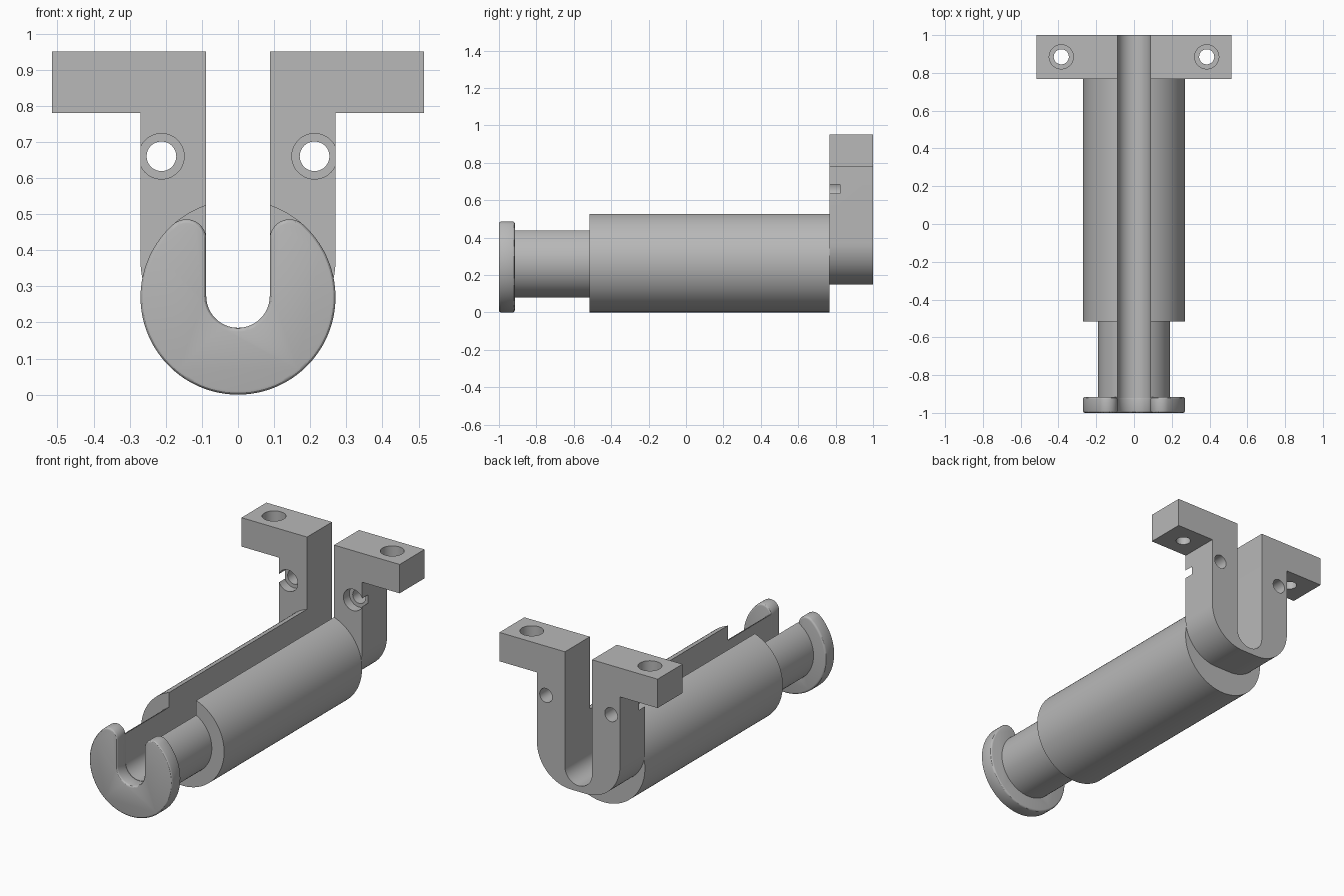
import bpy, bmesh
from math import sin, cos, pi, asin, atan2, radians

cube = bpy.data.objects.get("Cube")
if cube:
    bpy.data.objects.remove(cube, do_unlink=True)

SLOT = 0.088        # half width of the slot
SLOT_Z = 0.273      # centre of the rounded slot bottom
AXIS_Z = 0.27       # centre line of the round body
RADIUS = 0.27

grey = bpy.data.materials.new("plain grey")
grey.use_nodes = True
colour = (0.48, 0.48, 0.48, 1)
grey.diffuse_color = colour
grey.node_tree.nodes["Principled BSDF"].inputs["Base Color"].default_value = colour


def arc(cx, cz, r, a0, a1, n):
    return [(cx + r * cos(a0 + (a1 - a0) * i / n), cz + r * sin(a0 + (a1 - a0) * i / n))
            for i in range(n + 1)]


def u_profile(outer_half):
    """Close a right-hand outline (slot top to bottom centre) with its mirror and the slot."""
    left = [(-x, z) for x, z in reversed(outer_half) if x > 0.001]
    slot = arc(0, SLOT_Z, SLOT, pi, 2 * pi, 32)
    return outer_half + left + slot


def finish(ob):
    bpy.ops.object.select_all(action='DESELECT')
    ob.select_set(True)
    bpy.context.view_layer.objects.active = ob
    bpy.ops.object.shade_smooth_by_angle(angle=radians(30))


def extrude(name, profile, y0, y1, round_edge=0):
    bm = bmesh.new()
    face = bm.faces.new([bm.verts.new((x, y0, z)) for x, z in profile])
    moved = bmesh.ops.extrude_face_region(bm, geom=[face])["geom"]
    for v in moved:
        if isinstance(v, bmesh.types.BMVert):
            v.co.y = y1
    bmesh.ops.recalc_face_normals(bm, faces=bm.faces)
    if round_edge:
        rim = [e for e in bm.edges if abs(e.verts[0].co.y - e.verts[1].co.y) < 1e-6]
        bmesh.ops.bevel(bm, geom=rim, offset=round_edge, segments=3, profile=0.5,
                        affect='EDGES', clamp_overlap=True)
    mesh = bpy.data.meshes.new(name)
    bm.to_mesh(mesh)
    bm.free()
    ob = bpy.data.objects.new(name, mesh)
    bpy.context.collection.objects.link(ob)
    mesh.materials.append(grey)
    return ob


def slotted_round(r):
    return u_profile(arc(0, AXIS_Z, r, pi / 2 - asin(SLOT / r), -pi / 2, 56))


def drill(target, location, r, depth, upright):
    bpy.ops.mesh.primitive_cylinder_add(vertices=48, radius=r, depth=depth, location=location,
                                        rotation=(0 if upright else pi / 2, 0, 0))
    cutter = bpy.context.object
    cutter.name = "hole_cutter"
    mod = target.modifiers.new("hole", 'BOOLEAN')
    mod.operation = 'DIFFERENCE'
    mod.solver = 'EXACT'
    mod.object = cutter
    bpy.context.view_layer.objects.active = target
    bpy.ops.object.modifier_apply(modifier=mod.name)
    bpy.data.objects.remove(cutter, do_unlink=True)


# Round slotted body and the thinner neck in front of it
finish(extrude("main_body", slotted_round(RADIUS), -0.515, 0.768))
finish(extrude("neck", slotted_round(0.19), -0.92, -0.515))

# End flange with rounded horn tips
tip_r = 0.055
tip_x = SLOT + tip_r
tip_z = AXIS_Z + ((RADIUS - tip_r) ** 2 - tip_x ** 2) ** 0.5
join = atan2(tip_z - AXIS_Z, tip_x)
horn = arc(tip_x, tip_z, tip_r, pi, join, 14)
rim = arc(0, AXIS_Z, RADIUS, join, -pi / 2, 56)
finish(extrude("end_flange", u_profile(horn + rim[1:]), -1.0, -0.915, 0.011))

# Mounting bracket with wings
corner = arc(0.05, 0.37, 0.22, 0, -pi / 2, 28)
outline = [(SLOT, 0.95), (0.515, 0.95), (0.515, 0.78), (0.27, 0.78)] + corner
bracket = extrude("mounting_bracket", u_profile(outline), 0.768, 1.0)

# Counterbored screw holes through the legs and the wings
for side in (-1, 1):
    drill(bracket, (side * 0.212, 0.88, 0.66), 0.041, 0.5, False)
    drill(bracket, (side * 0.212, 0.768, 0.66), 0.063, 0.11, False)
    drill(bracket, (side * 0.385, 0.885, 0.86), 0.04, 0.4, True)
    drill(bracket, (side * 0.385, 0.885, 0.95), 0.064, 0.2, True)
finish(bracket)
